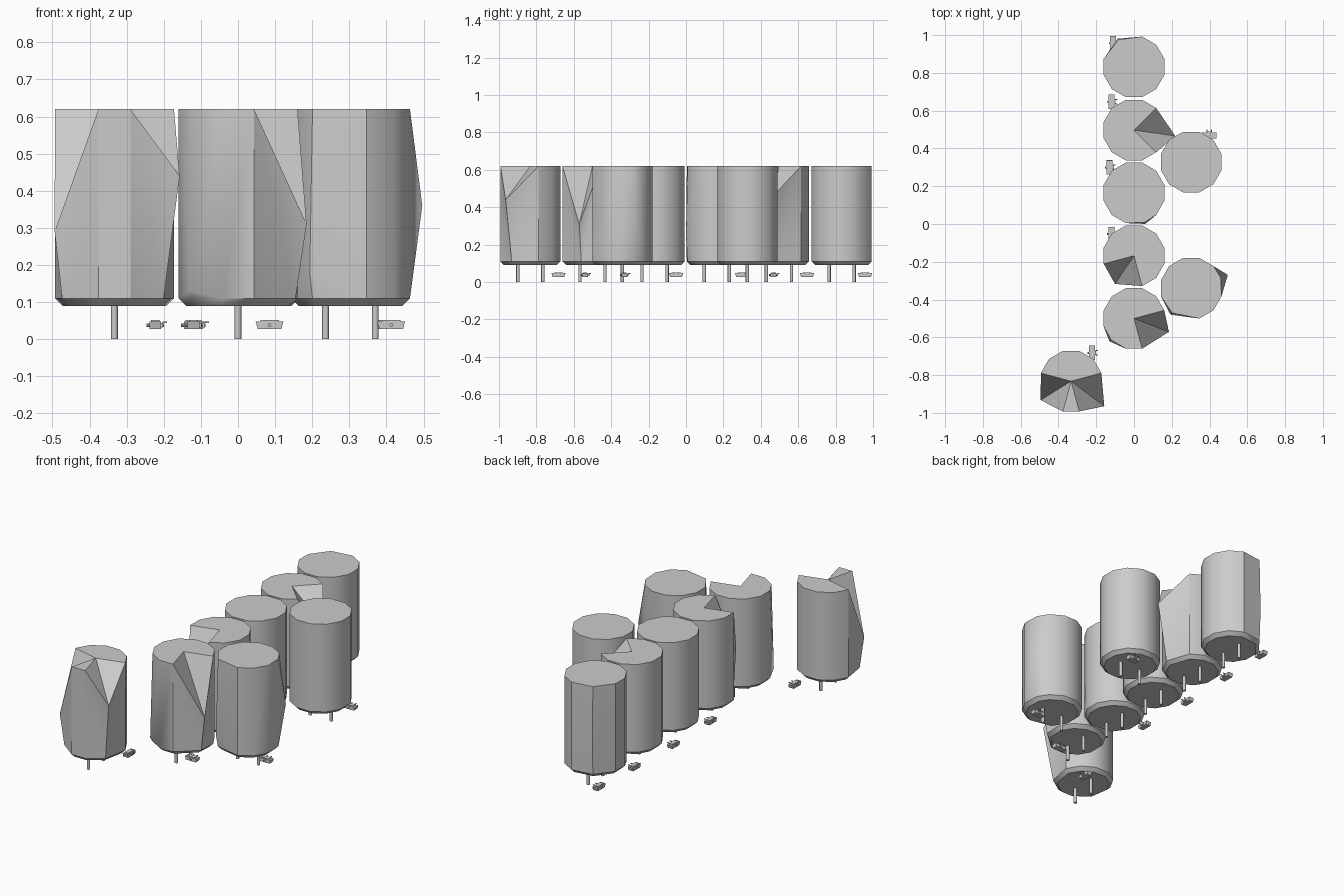
import bpy, bmesh, math
from math import radians, cos, sin
from mathutils import Matrix, Vector

if "Cube" in bpy.data.objects:
    bpy.data.objects.remove(bpy.data.objects["Cube"])

grey = bpy.data.materials.new("plain grey")
grey.use_nodes = True
colour = (0.6, 0.6, 0.6, 1)
grey.diffuse_color = colour
grey.node_tree.nodes["Principled BSDF"].inputs["Base Color"].default_value = colour

LOW, HIGH, RADIUS = 0.09, 0.62, 0.166


def finish(bm, name, location, angle=0.0):
    bmesh.ops.recalc_face_normals(bm, faces=bm.faces)
    mesh = bpy.data.meshes.new(name)
    bm.to_mesh(mesh)
    bm.free()
    mesh.materials.append(grey)
    ob = bpy.data.objects.new(name, mesh)
    bpy.context.collection.objects.link(ob)
    ob.location = location
    ob.rotation_euler.z = angle
    bpy.ops.object.select_all(action="DESELECT")
    bpy.context.view_layer.objects.active = ob
    ob.select_set(True)
    bpy.ops.object.shade_smooth_by_angle(angle=radians(32))
    return ob


def polar(bm, degrees, radius, z):
    a = radians(degrees)
    return bm.verts.new((radius * cos(a), radius * sin(a), z))


def pod(name, x, y, dents, bulges):
    """Faceted drum: dents pull rim corners down and out, bulges push a wall corner out."""
    special = {**dents, **bulges}

    def clear(a):
        return all(abs((a - s + 180) % 360 - 180) > 24 for s in special)

    angles = sorted([a for a in range(15, 375, 30) if clear(a)] + list(special))
    bm = bmesh.new()
    foot, low, top, mid = [], [], [], []
    for a in angles:
        foot.append(polar(bm, a, 0.145, LOW))
        low.append(polar(bm, a, RADIUS, LOW + 0.02))
        top.append(polar(bm, a, *dents.get(a, (RADIUS, HIGH))))
        mid.append(polar(bm, a, *bulges[a]) if a in bulges else None)
    centre = bm.verts.new((0, 0, HIGH))
    n = len(angles)
    for i in range(n):
        j = (i + 1) % n
        bm.faces.new((foot[i], foot[j], low[j], low[i]))
        bm.faces.new((top[i], top[j], centre))
        loop = [mid[i], low[i], low[j], mid[j], top[j], top[i]]
        loop = [v for v in loop if v]
        if mid[j]:
            k = loop.index(mid[j])
            loop = loop[k:] + loop[:k]
        elif not mid[i] and angles[j] in dents:
            loop = loop[1:] + loop[:1]
        for k in range(1, len(loop) - 1):
            bm.faces.new((loop[0], loop[k], loop[k + 1]))
    bm.faces.new(foot[::-1])
    return finish(bm, name, (x, y, 0))


def leg(name, x, y):
    bm = bmesh.new()
    bmesh.ops.create_cone(bm, cap_ends=True, segments=12, radius1=0.009, radius2=0.009,
                          depth=LOW + 0.004)
    finish(bm, name, (x, y, (LOW + 0.004) / 2))


def block(bm, size, centre, taper=1.0):
    made = bmesh.ops.create_cube(bm, size=1)["verts"]
    for v in made:
        if v.co.z < 0:
            v.co.y *= taper
        v.co = Vector(c * s for c, s in zip(v.co, size)) + Vector(centre)


def device(name, x, y, angle):
    bm = bmesh.new()
    # body with undercut ends, lid and side bracket
    block(bm, (0.032, 0.075, 0.02), (0, 0, 0), 0.85)
    block(bm, (0.024, 0.05, 0.005), (0, 0, 0.011))
    block(bm, (0.006, 0.02, 0.012), (0.018, 0, 0))
    # axle through the body
    turn = Matrix.Rotation(radians(90), 4, "Y")
    bmesh.ops.create_cone(bm, cap_ends=True, segments=8, radius1=0.005, radius2=0.005,
                          depth=0.046, matrix=turn)
    # thin levers
    for s in (-1, 1):
        block(bm, (0.012, 0.004, 0.004), (0.026, 0.012 * s, 0.008))
    finish(bm, name, (x, y, 0.038), radians(angle))


# name, centre, dents, bulges, device offset and turn, leg direction
PODS = [
    ("back", 0, 0.832, {}, {120: (0.172, 0.3)}, (-0.11, 0.125, 0), 90),
    ("second", 0, 0.497, {352: (0.22, 0.46)}, {}, (-0.12, 0.15, 0), 90),
    ("third", 0, 0.165, {}, {290: (0.175, 0.25)}, (-0.13, 0.135, 0), 90),
    ("fourth", 0, -0.168, {236: (0.18, 0.36)}, {}, (-0.12, 0.115, 0), 90),
    ("fifth", 0, -0.5, {339: (0.198, 0.31)}, {223: (0.178, 0.13)}, (0.085, -0.04, 90), 90),
    ("side_back", 0.303, 0.328, {}, {}, (0.095, 0.14, 90), 0),
    ("side_front", 0.303, -0.34, {}, {20: (0.206, 0.36), 232: (0.178, 0.18)},
     (0.11, 0.01, 90), 0),
    ("front", -0.333, -0.832, {212: (0.19, 0.29), 323: (0.22, 0.44)}, {},
     (0.11, 0.15, 0), 90),
]

for name, x, y, dents, bulges, (dx, dy, turn), way in PODS:
    pod(name + "_pod", x, y, dents, bulges)
    device(name + "_device", x + dx, y + dy, turn)
    for i, s in enumerate((-1, 1)):
        a = radians(way)
        leg(f"{name}_leg_{i + 1}", x + s * 0.067 * cos(a), y + s * 0.067 * sin(a))
